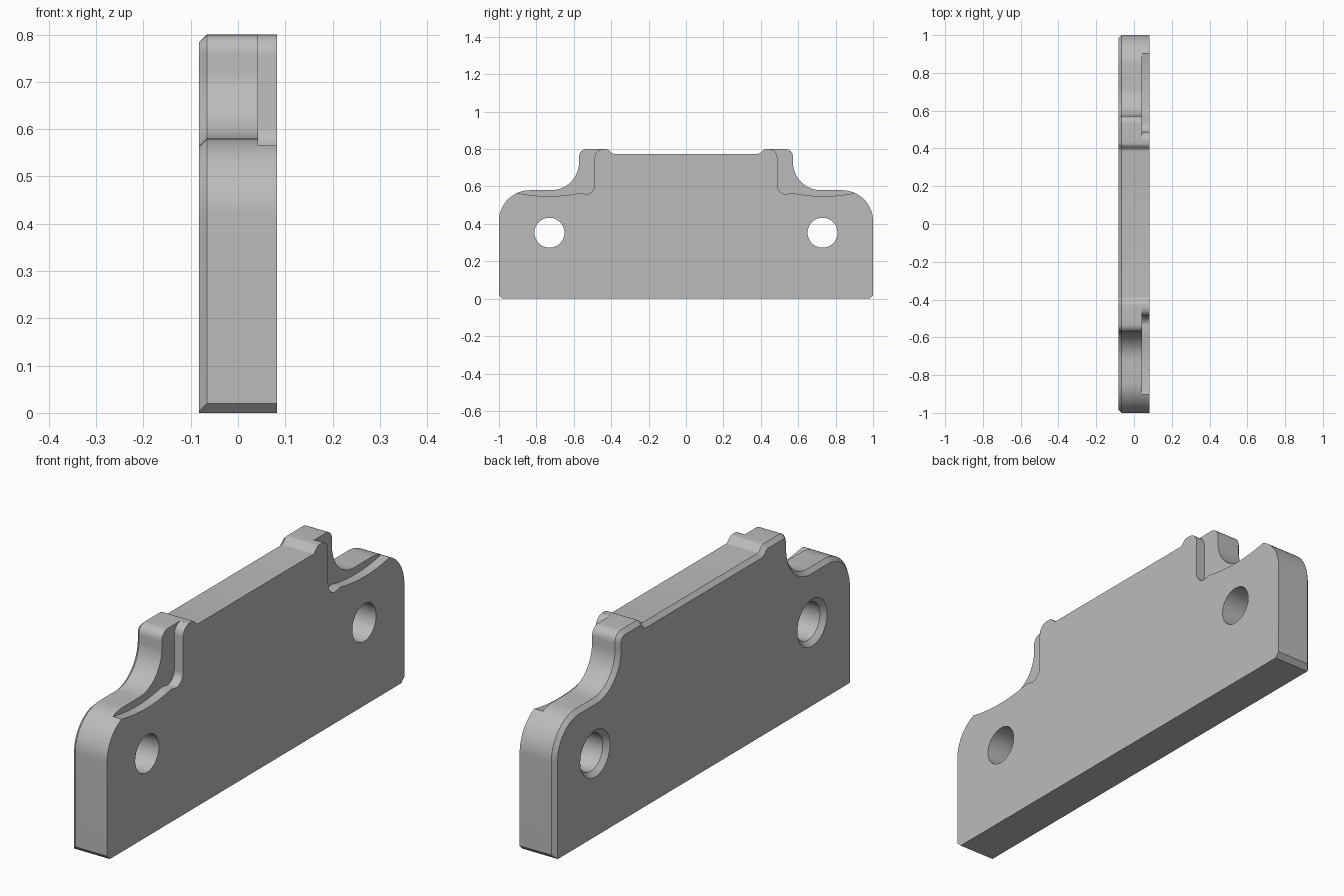
import bpy, bmesh
from math import sin, cos, radians, pi
from mathutils import Vector

if "Cube" in bpy.data.objects:
    bpy.data.objects.remove(bpy.data.objects["Cube"])

BACK, STEP, FRONT = -0.083, 0.042, 0.083   # plate layers along x
CHAMFER = 0.017

steel = bpy.data.materials.new("plain grey")
steel.use_nodes = True
grey = (0.5, 0.5, 0.5, 1)
steel.diffuse_color = grey
steel.node_tree.nodes["Principled BSDF"].inputs["Base Color"].default_value = grey


def arc(y, z, r, start, end, n=12):
    angles = [radians(start + (end - start) * i / n) for i in range(n + 1)]
    return [Vector((y + r * cos(a), z + r * sin(a))) for a in angles]


def inset(path, d):
    """Shift an open path towards its right-hand side, mitred."""
    out = []
    for i, p in enumerate(path):
        a = (p - path[i - 1]).normalized() if i else None
        b = (path[i + 1] - p).normalized() if i < len(path) - 1 else a
        a = a or b
        na, nb = Vector((a.y, -a.x)), Vector((b.y, -b.x))
        out.append(p + (na + nb) * d / (1 + na.dot(nb)))
    return out


def loft(name, loops):
    """Skin between (x, outline) loops and cap both ends."""
    bm = bmesh.new()
    rings = [[bm.verts.new((x, p[0], p[1])) for p in pts] for x, pts in loops]
    for lo, hi in zip(rings, rings[1:]):
        for i in range(len(lo)):
            j = (i + 1) % len(lo)
            bm.faces.new((lo[i], lo[j], hi[j], hi[i]))
    bm.faces.new(rings[0])
    bm.faces.new(rings[-1])
    bmesh.ops.recalc_face_normals(bm, faces=bm.faces)
    mesh = bpy.data.meshes.new(name)
    bm.to_mesh(mesh)
    bm.free()
    mesh.materials.append(steel)
    obj = bpy.data.objects.new(name, mesh)
    bpy.context.collection.objects.link(obj)
    return obj


def mirrored(half):
    return half + [Vector((-p.x, p.y)) for p in reversed(half)]


# Half outline: top edge, small bump, concave shoulder, rounded corner, side
half = (arc(0.385, 0.795, 0.02, -90, -45, 4)
        + arc(0.43, 0.77, 0.03, 135, 90, 5)
        + arc(0.532, 0.76, 0.04, 90, 0, 8)
        + arc(0.722, 0.73, 0.15, 180, 270, 20)
        + arc(0.835, 0.415, 0.165, 90, 0, 20)
        + [Vector((1, 0.02))])
corner = Vector((0.98, 0))
small = inset(half, CHAMFER)
small[-1] = Vector((1 - CHAMFER, 0.02 - CHAMFER))
outer, inner = mirrored(half + [corner]), mirrored(small + [corner])
plate = loft("mounting_plate", [(BACK, inner), (BACK + CHAMFER, outer), (FRONT, outer)])

# Recess on each shoulder of the front face
recess = (arc(0.443, 0.755, 0.045, 84, 0, 8)
          + arc(0.538, 0.608, 0.05, 180, 263, 8)
          + arc(0.735, 1.348, 0.8, 258, 288, 16)
          + [Vector((1.1, 0.9)), Vector((recess_y := 0.4477, 0.9))])
cutters = []
for side, label in ((1, "left"), (-1, "right")):
    pts = [(side * p.x, p.y) for p in recess]
    cutters.append(loft("recess_cutter_" + label, [(STEP, pts), (FRONT + 0.05, pts)]))

    # Through hole, countersunk at the back
    def ring(r):
        return arc(side * 0.73, 0.353, r, 0, 360, 48)[:-1]
    cutters.append(loft("hole_cutter_" + label, [
        (BACK - 0.02, ring(0.12)), (BACK + 0.02, ring(0.08)), (FRONT + 0.05, ring(0.08))]))

bpy.ops.object.select_all(action="DESELECT")
bpy.context.view_layer.objects.active = plate
plate.select_set(True)
for cutter in cutters:
    mod = plate.modifiers.new("cut", "BOOLEAN")
    mod.operation, mod.solver, mod.object = "DIFFERENCE", "EXACT", cutter
    bpy.ops.object.modifier_apply(modifier=mod.name)
    bpy.data.objects.remove(cutter)
bpy.ops.object.shade_smooth_by_angle(angle=radians(25))
